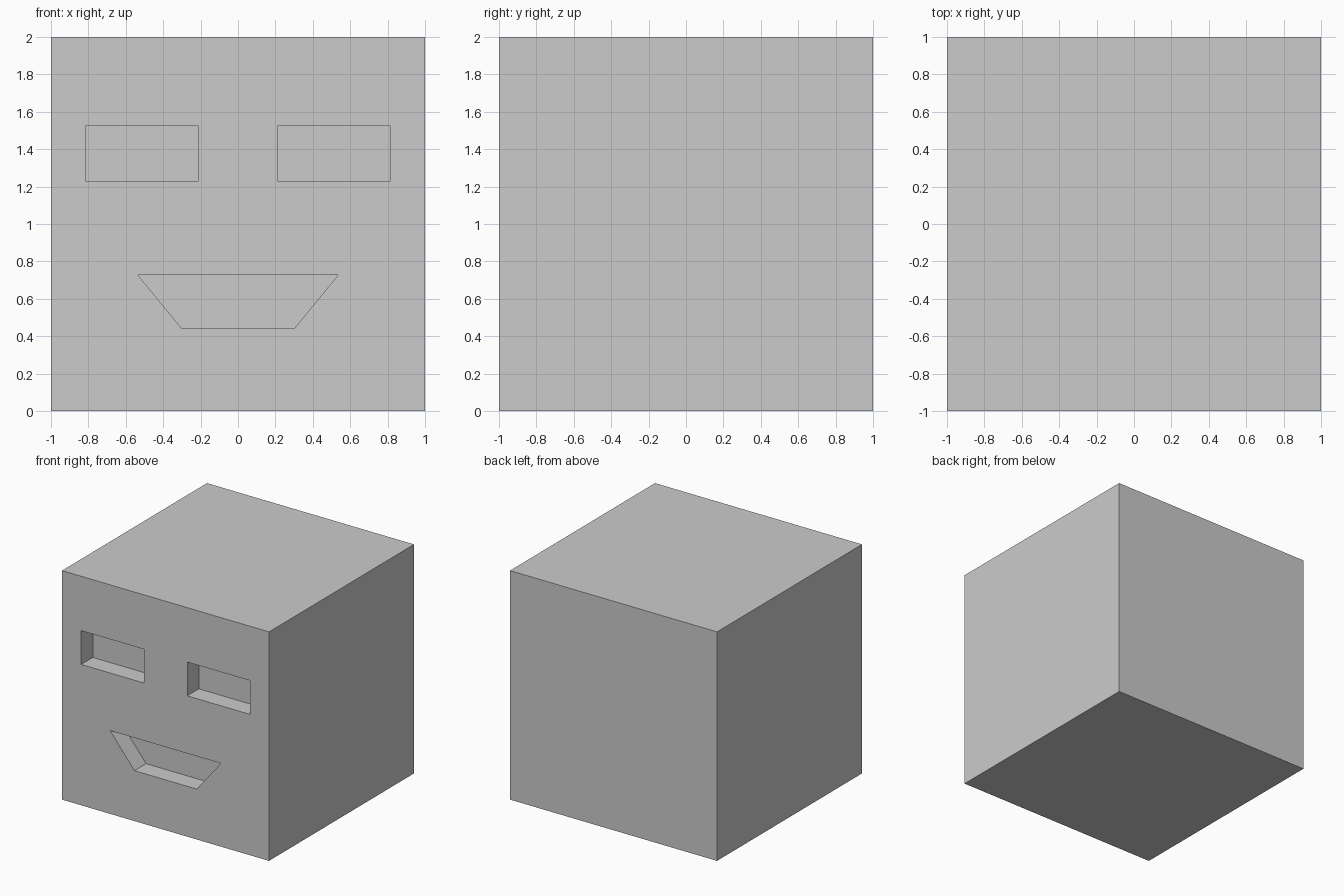
import bpy, bmesh

if "Cube" in bpy.data.objects:
    bpy.data.objects.remove(bpy.data.objects["Cube"])

DEPTH = 0.16          # recess depth
FRONT = -1.0          # front face plane


def cutter(name, outline):
    """Prism from an (x, z) outline, sunk into the front face."""
    bm = bmesh.new()
    face = bm.faces.new([bm.verts.new((x, FRONT - 0.2, z)) for x, z in outline])
    ext = bmesh.ops.extrude_face_region(bm, geom=[face], use_keep_orig=True)
    verts = [g for g in ext["geom"] if isinstance(g, bmesh.types.BMVert)]
    bmesh.ops.translate(bm, verts=verts, vec=(0, 0.2 + DEPTH, 0))
    bmesh.ops.recalc_face_normals(bm, faces=bm.faces)
    mesh = bpy.data.meshes.new(name)
    bm.to_mesh(mesh)
    bm.free()
    ob = bpy.data.objects.new(name, mesh)
    bpy.context.collection.objects.link(ob)
    ob.hide_render = True
    ob.hide_set(True)
    return ob


# Cube head
bpy.ops.mesh.primitive_cube_add(size=2, location=(0, 0, 1))
head = bpy.context.object
head.name = "head"

# Two rectangular eyes and a trapezoid mouth
eye = [(0.21, 1.23), (0.815, 1.23), (0.815, 1.525), (0.21, 1.525)]
mouth = [(-0.30, 0.44), (0.30, 0.44), (0.535, 0.727), (-0.535, 0.727)]
cutters = [
    cutter("right_eye_cutter", eye),
    cutter("left_eye_cutter", [(-x, z) for x, z in eye]),
    cutter("mouth_cutter", mouth),
]

# Carve the recesses
for c in cutters:
    mod = head.modifiers.new(c.name, 'BOOLEAN')
    mod.operation = 'DIFFERENCE'
    mod.solver = 'EXACT'
    mod.object = c
